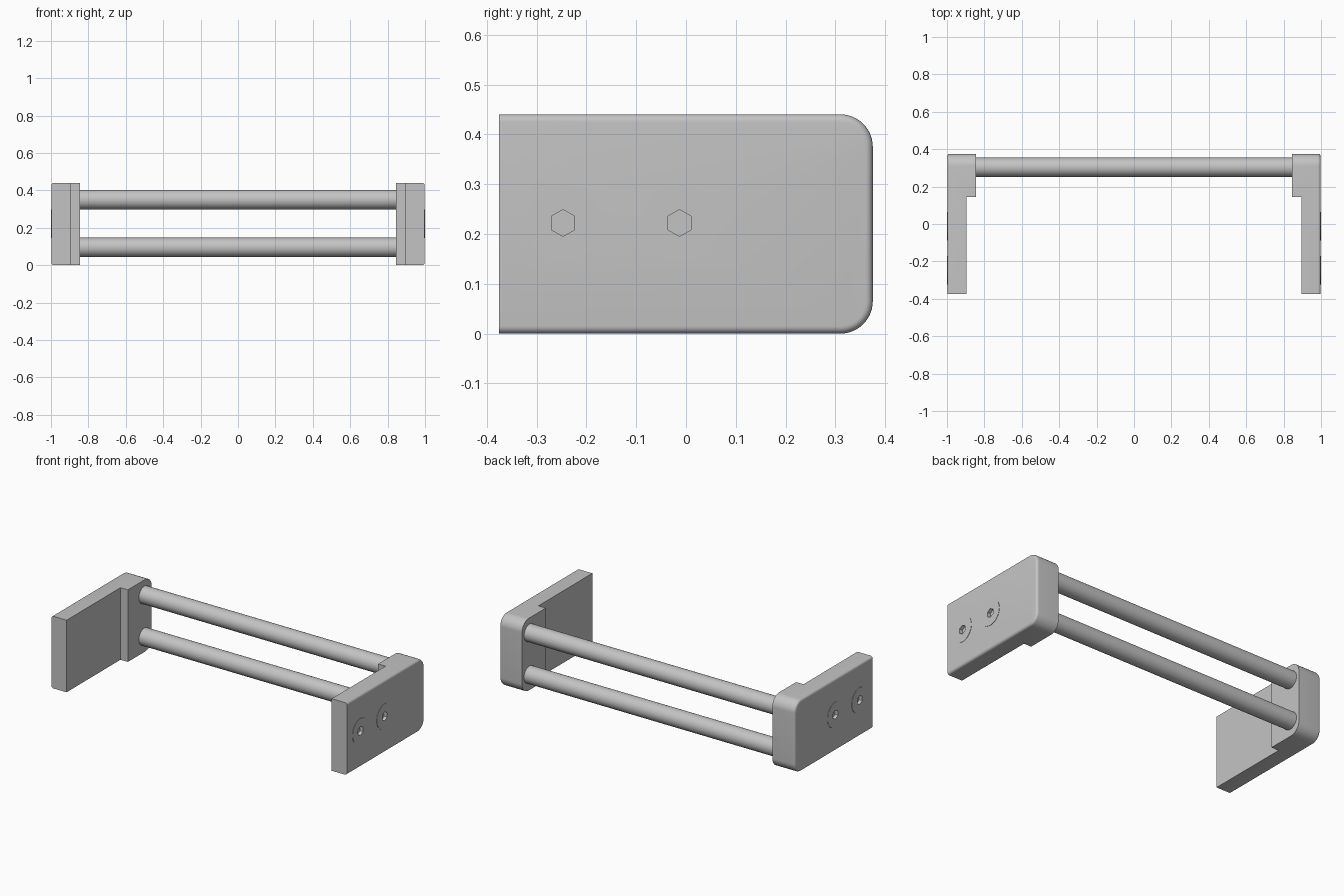
import bpy, bmesh, math
from mathutils import Matrix

cube = bpy.data.objects.get("Cube")
if cube:
    bpy.data.objects.remove(cube, do_unlink=True)

HEIGHT, BACK, FRONT = 0.44, 0.375, -0.375
CORNER, EDGE = 0.065, 0.015
OUTER = 0.998            # outer face of the end plates
SCREW_Z, SCREW_YS = 0.222, (-0.247, -0.013)

grey = bpy.data.materials.new("light grey")
grey.use_nodes = True
colour = (0.55, 0.55, 0.55, 1)
grey.diffuse_color = colour
grey.node_tree.nodes["Principled BSDF"].inputs["Base Color"].default_value = colour


def add_object(name, bm):
    bmesh.ops.recalc_face_normals(bm, faces=bm.faces)
    mesh = bpy.data.meshes.new(name)
    bm.to_mesh(mesh)
    bm.free()
    mesh.materials.append(grey)
    obj = bpy.data.objects.new(name, mesh)
    bpy.context.collection.objects.link(obj)
    return obj


def cylinder_x(name, radius, x0, x1, y, z, sides):
    bm = bmesh.new()
    place = Matrix.Translation(((x0 + x1) / 2, y, z)) @ Matrix.Rotation(math.pi / 2, 4, 'Y')
    # a quarter turn about the axis puts hexagon corners along y
    place = place @ Matrix.Rotation(math.pi / 2, 4, 'Z')
    bmesh.ops.create_cone(bm, cap_ends=True, segments=sides, radius1=radius,
                          radius2=radius, depth=x1 - x0, matrix=place)
    return add_object(name, bm)


def box(name, lo, hi):
    bm = bmesh.new()
    bmesh.ops.create_cube(bm, size=1)
    for v in bm.verts:
        v.co = [h if c > 0 else l for c, l, h in zip(v.co, lo, hi)]
    return add_object(name, bm)


def cut(obj, cutters):
    for c in cutters:
        c.hide_render = True
        mod = obj.modifiers.new("cut", 'BOOLEAN')
        mod.operation, mod.solver, mod.object = 'DIFFERENCE', 'EXACT', c
    deps = bpy.context.evaluated_depsgraph_get()
    mesh = bpy.data.meshes.new_from_object(obj.evaluated_get(deps))
    obj.modifiers.clear()
    obj.data = mesh


def outline(inset):
    """Plate side profile: square at the front, rounded at the back."""
    r = CORNER - inset
    pts = [(FRONT, HEIGHT - inset), (FRONT, inset)]
    for zc, start in ((CORNER, -90), (HEIGHT - CORNER, 0)):
        for i in range(13):
            a = math.radians(start + 7.5 * i)
            pts.append((BACK - CORNER + r * math.cos(a), zc + r * math.sin(a)))
    return pts


# End plate: stacked outlines, with a rounded outer rim
bm = bmesh.new()
layers = [(0.845, 0)]
for i in range(7):
    a = math.radians(15 * i)
    layers.append((OUTER - EDGE + EDGE * math.sin(a), EDGE - EDGE * math.cos(a)))
rings = [[bm.verts.new((x, y, z)) for y, z in outline(d)] for x, d in layers]
for a, b in zip(rings, rings[1:]):
    for i in range(len(a)):
        j = (i + 1) % len(a)
        bm.faces.new((a[i], a[j], b[j], b[i]))
bm.faces.new(rings[0])
bm.faces.new(rings[-1])
plate = add_object("left_end_plate", bm)

# Screw heads, hexagon sockets and the notch that leaves the thick rear block
heads = [cylinder_x(f"left_screw_head_{i + 1}", 0.076, OUTER - 0.01, 1, y, SCREW_Z, 48)
         for i, y in enumerate(SCREW_YS)]
sockets = [cylinder_x("socket_cutter", 0.027, 0.98, 1.05, y, SCREW_Z, 6) for y in SCREW_YS]
notch = box("notch_cutter", (0.7, -0.6, -0.2), (0.895, 0.145, 0.7))
cut(plate, [notch] + sockets)
for head, socket in zip(heads, sockets):
    cut(head, [socket])
for c in sockets + [notch]:
    bpy.data.objects.remove(c, do_unlink=True)

# Mirror everything to the right end
parts = [plate] + heads
for obj in list(parts):
    twin = obj.copy()
    twin.data = obj.data.copy()
    twin.data.transform(Matrix.Diagonal((-1, 1, 1, 1)))
    twin.data.flip_normals()
    twin.name = obj.name.replace("left", "right")
    bpy.context.collection.objects.link(twin)
    parts.append(twin)

# Two cross rods
for name, z in (("lower_rod", 0.095), ("upper_rod", 0.35)):
    parts.append(cylinder_x(name, 0.052, -0.855, 0.855, 0.303, z, 64))

bpy.ops.object.select_all(action='DESELECT')
for obj in parts:
    obj.select_set(True)
bpy.context.view_layer.objects.active = plate
bpy.ops.object.shade_smooth_by_angle(angle=math.radians(30))
